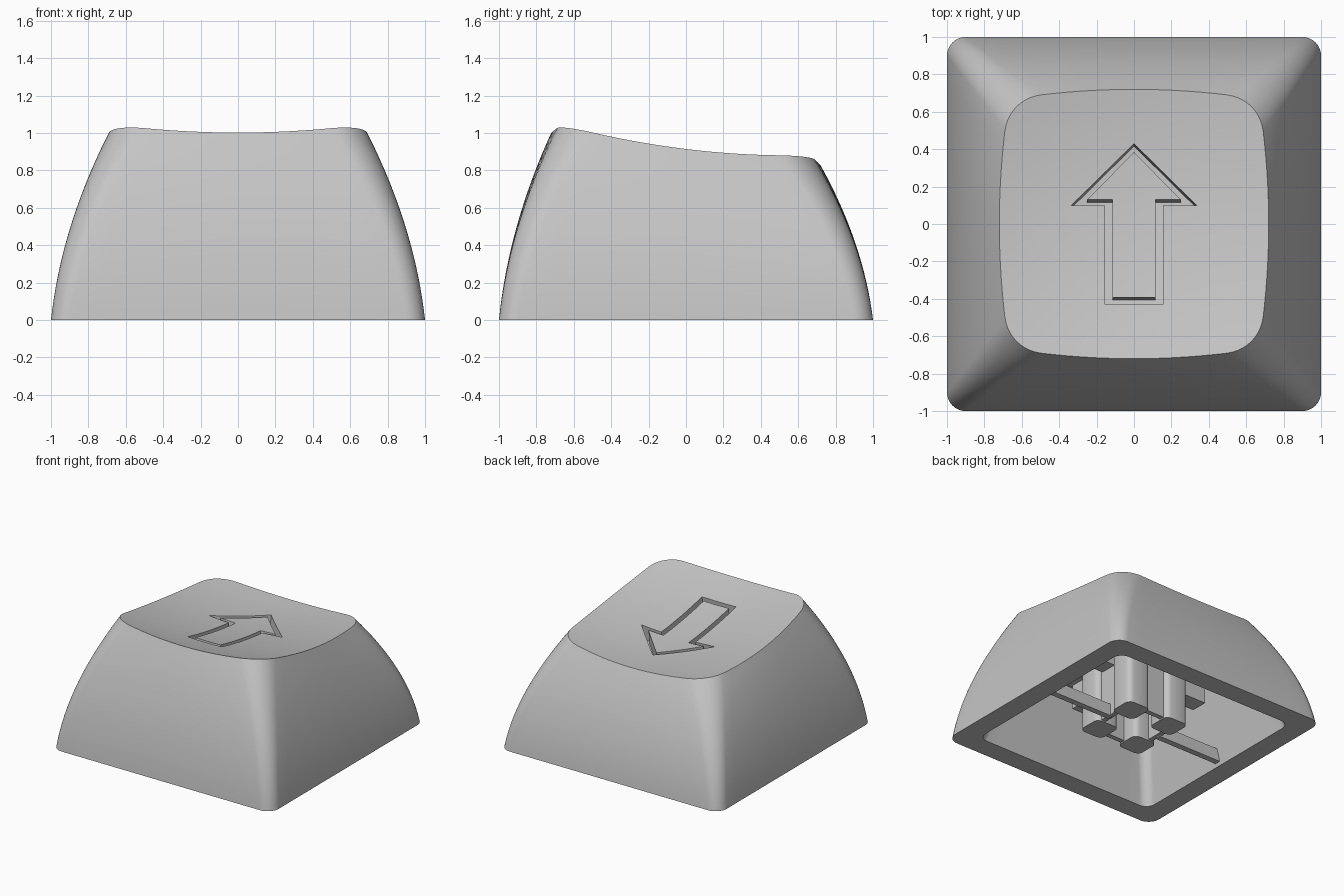
import bpy, bmesh, math

if "Cube" in bpy.data.objects:
    bpy.data.objects.remove(bpy.data.objects["Cube"], do_unlink=True)

grey = bpy.data.materials.new("plain grey")
grey.use_nodes = True
COLOUR = (0.56, 0.56, 0.56, 1)
grey.diffuse_color = COLOUR
grey.node_tree.nodes["Principled BSDF"].inputs["Base Color"].default_value = COLOUR

SIDE, CORNER = 14, 10      # outline steps per straight side and per corner
TILT, BOWL = -0.122, 0.131


def dish(x, y):
    """Height of the scooped, tilted top."""
    return 0.846 + TILT * y + BOWL * (x * x + y * y)


def outline(half, flat, sag, lean):
    """Square with sides bowed by sag and round corners starting at angle lean."""
    c, s = math.cos(lean), math.sin(lean)
    radius = (half - sag - flat) / (c - s)
    centre = flat - radius * s
    pts = []
    for i in range(SIDE):
        k = 2 * i / SIDE - 1
        pts.append((half - sag * k * k, flat * k))
    for i in range(CORNER):
        a = lean + (math.pi / 2 - 2 * lean) * i / CORNER
        pts.append((centre + radius * math.cos(a), centre + radius * math.sin(a)))
    # Repeat the quarter around z
    return [(x * u - y * v, x * v + y * u)
            for u, v in ((1, 0), (0, 1), (-1, 0), (0, -1)) for x, y in pts]


def ease(t):
    return 0.36 * t + 0.64 * t * t


def mix(a, b, f):
    return [(p[0] + (q[0] - p[0]) * f, p[1] + (q[1] - p[1]) * f) for p, q in zip(a, b)]


def finish(name, bm):
    bmesh.ops.recalc_face_normals(bm, faces=bm.faces)
    mesh = bpy.data.meshes.new(name)
    bm.to_mesh(mesh)
    bm.free()
    mesh.materials.append(grey)
    obj = bpy.data.objects.new(name, mesh)
    bpy.context.collection.objects.link(obj)
    return obj


def select(obj):
    bpy.ops.object.select_all(action="DESELECT")
    obj.select_set(True)
    bpy.context.view_layer.objects.active = obj


def shade(obj, degrees):
    select(obj)
    bpy.ops.object.shade_smooth_by_angle(angle=math.radians(degrees))


# Hollow cap: cavity ceiling, cavity wall, outer wall, dished top
rings = []
cavity_low, cavity_high = outline(0.83, 0.75, 0, 0), outline(0.66, 0.58, 0, 0)
for i in range(4, -1, -1):
    t = i / 4
    rings.append([(x, y, 0.65 * t) for x, y in mix(cavity_low, cavity_high, t)])
foot, rim = outline(1.0, 0.9, 0, 0), outline(0.72, 0.5, 0.03, math.radians(7))
for i in range(17):
    t = i / 16
    ring = mix(foot, rim, ease(t))
    rings.append([(x, y, t * dish(*r)) for (x, y), r in zip(ring, rim)])
for i in range(11, 0, -1):
    k = i / 12
    rings.append([(x * k, y * k, dish(x * k, y * k)) for x, y in rim])

bm = bmesh.new()
loops = [[bm.verts.new(p) for p in ring] for ring in rings]
n = len(foot)
for a, b in zip(loops, loops[1:]):
    for i in range(n):
        j = (i + 1) % n
        bm.faces.new((a[i], a[j], b[j], b[i]))
bm.faces.new(loops[0])
centre = bm.verts.new((0, 0, dish(0, 0)))
for i in range(n):
    bm.faces.new((loops[-1][i], loops[-1][(i + 1) % n], centre))
cap = finish("keycap_shell", bm)


# Arrow-shaped groove, following the dish
def arrow(tip, wing, neck, shaft, foot_y):
    right = [(wing, neck), (shaft, neck), (shaft, foot_y)]
    return [(0, tip)] + right + [(-x, y) for x, y in reversed(right)]


DEPTH = 0.12
bm = bmesh.new()
layers = []
for path in (arrow(0.43, 0.335, 0.1, 0.155, -0.43),
             arrow(0.385, 0.25, 0.13, 0.115, -0.393)):
    for drop in (-0.06, DEPTH):
        layers.append([bm.verts.new((x, y + TILT * drop, dish(x, y) - drop))
                       for x, y in path])
outer_top, outer_low, inner_top, inner_low = layers
for a, b in ((outer_top, outer_low), (outer_low, inner_low),
             (inner_low, inner_top), (inner_top, outer_top)):
    for i in range(len(a)):
        j = (i + 1) % len(a)
        bm.faces.new((a[i], a[j], b[j], b[i]))
bmesh.ops.recalc_face_normals(bm, faces=bm.faces)
bmesh.ops.triangulate(bm, faces=bm.faces)
cutter = finish("arrow_groove_cutter", bm)
cutter.hide_render = True

select(cap)
cut = cap.modifiers.new("arrow groove", "BOOLEAN")
cut.operation, cut.solver, cut.object = "DIFFERENCE", "EXACT", cutter
bpy.ops.object.modifier_apply(modifier=cut.name)
bpy.data.objects.remove(cutter, do_unlink=True)
shade(cap, 30)


# Underside parts
def block(name, low, high, bevel=0.0):
    bm = bmesh.new()
    bmesh.ops.create_cube(bm, size=1)
    for v in bm.verts:
        v.co = [(l + h) / 2 + c * (h - l) for c, l, h in zip(v.co, low, high)]
    if bevel:
        upright = [e for e in bm.edges
                   if abs(e.verts[0].co.z - e.verts[1].co.z) > 0.1]
        bmesh.ops.bevel(bm, geom=upright, offset=bevel, segments=3,
                        profile=0.5, affect="EDGES")
    obj = finish(name, bm)
    shade(obj, 35)


def arm(name, direction, start, end, half, low, high):
    """Box running outward from the centre along one of the four directions."""
    dx, dy = direction
    xs = sorted((dx * start - dy * half, dx * end + dy * half))
    ys = sorted((dy * start - dx * half, dy * end + dx * half))
    block(name, (xs[0], ys[0], low), (xs[1], ys[1], high))


# Four stem posts around an open cross slot
for sx, side in ((-1, "right"), (1, "left")):
    for sy, end in ((-1, "front"), (1, "back")):
        x, y = 0.185 * sx, 0.185 * sy
        block(f"stem_post_{end}_{side}", (x - 0.105, y - 0.105, 0.03),
              (x + 0.105, y + 0.105, 0.68), 0.045)

# Thin webs closing the slot ends, with ribs under the ceiling
for name, way in (("left", (1, 0)), ("right", (-1, 0)),
                  ("back", (0, 1)), ("front", (0, -1))):
    arm(f"stem_web_{name}", way, 0.21, 0.25, 0.1, 0.04, 0.68)
    arm(f"ceiling_rib_{name}", way, 0.23, 0.64, 0.07, 0.45, 0.68)

# Side bars from the stem to the walls
for name, way in (("left", (1, 0)), ("right", (-1, 0))):
    arm(f"side_bar_{name}", way, 0.23, 0.84, 0.025, 0.03, 0.13)
